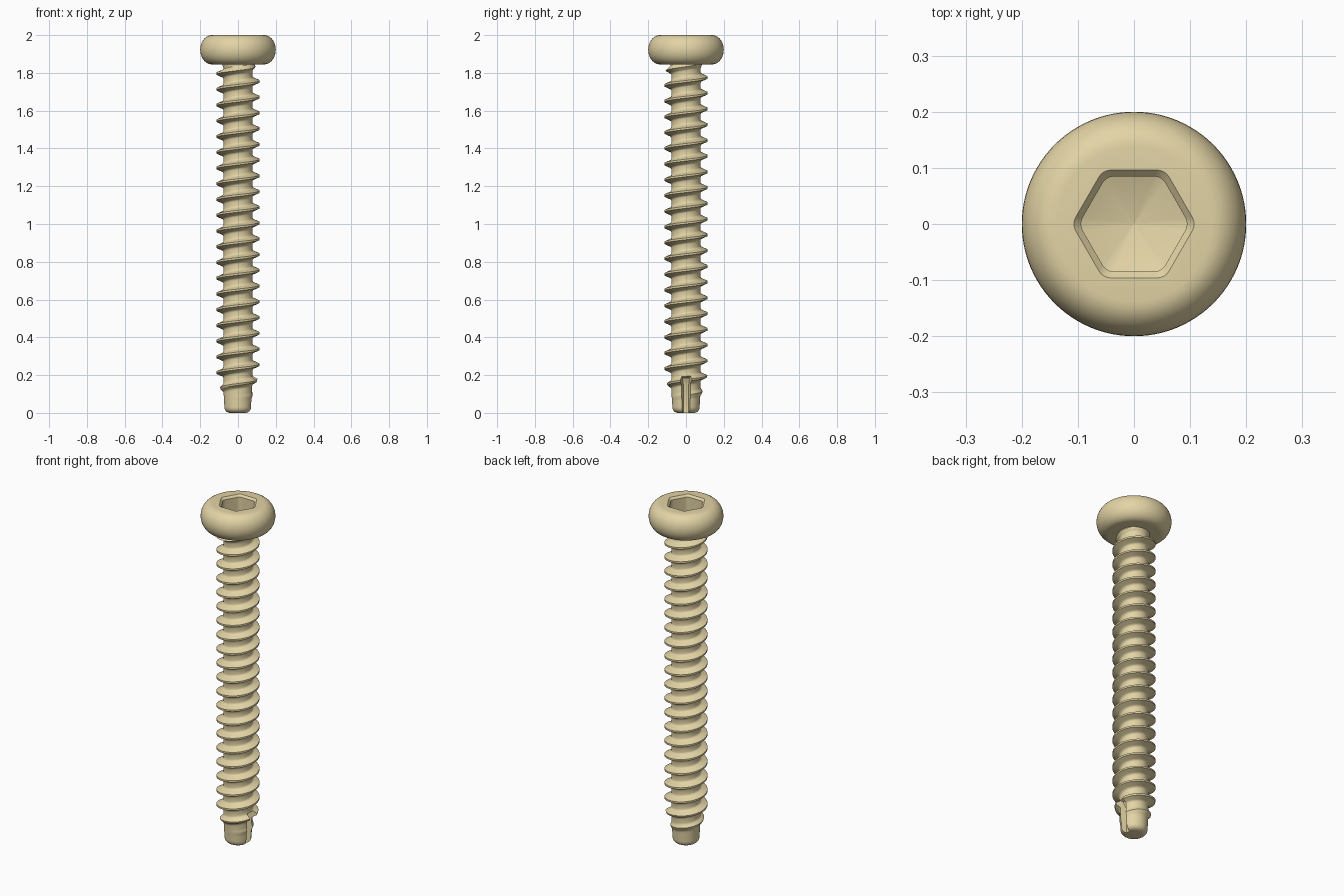
import bpy, bmesh, math

if "Cube" in bpy.data.objects:
    bpy.data.objects.remove(bpy.data.objects["Cube"])

PITCH, CREST_Z = 1 / 12, 1.755      # lead and height of a crest on the +x side
CORE, DEPTH = 0.077, 0.038
Z_LOW, Z_TOP, SEG = 0.03, 1.856, 64

mat = bpy.data.materials.new("tan_metal")
mat.diffuse_color = (0.77, 0.66, 0.38, 1)
mat.use_nodes = True
mat.node_tree.nodes["Principled BSDF"].inputs["Base Color"].default_value = mat.diffuse_color


def finish(name, bm):
    bmesh.ops.remove_doubles(bm, verts=bm.verts, dist=1e-5)
    bmesh.ops.recalc_face_normals(bm, faces=bm.faces)
    me = bpy.data.meshes.new(name)
    bm.to_mesh(me)
    bm.free()
    ob = bpy.data.objects.new(name, me)
    bpy.context.collection.objects.link(ob)
    me.materials.append(mat)
    return ob


def loft(bm, rings, cap_start=True, cap_end=True):
    vs = [[bm.verts.new(p) for p in r] for r in rings]
    n = len(vs[0])
    for a, b in zip(vs, vs[1:]):
        for i in range(n):
            j = (i + 1) % n
            bm.faces.new((a[i], a[j], b[j], b[i]))
    if cap_start:
        bm.faces.new(vs[0])
    if cap_end:
        bm.faces.new(vs[-1])


def circle(r, z, n=SEG):
    return [(r * math.cos(2 * math.pi * i / n), r * math.sin(2 * math.pi * i / n), z)
            for i in range(n)]


def cut(ob, cutter):
    cutter.hide_render = True
    mod = ob.modifiers.new("cut", 'BOOLEAN')
    mod.operation, mod.solver, mod.object = 'DIFFERENCE', 'EXACT', cutter
    bpy.ops.object.select_all(action='DESELECT')
    bpy.context.view_layer.objects.active = ob
    ob.select_set(True)
    bpy.ops.object.modifier_apply(modifier=mod.name)
    bpy.data.objects.remove(cutter)
    bpy.ops.object.select_all(action='DESELECT')
    ob.select_set(True)
    bpy.ops.object.shade_smooth_by_angle(angle=math.radians(32))


def clamp01(t):
    return max(0.0, min(1.0, t))


# Pan head: flat top and bottom joined by a rounded side
bm = bmesh.new()
loft(bm, [circle(0.138 + 0.062 * math.cos(a), 1.9225 + 0.0775 * math.sin(a), 96)
          for a in (math.radians(-90 + 10 * k) for k in range(19))])
head = finish("head", bm)


# Hex socket with rounded corners, chamfered rim and conical floor
def hexagon(apothem, z, rho=0.025):
    pts = []
    d = (apothem - rho) / math.cos(math.pi / 6)
    for k in range(6):
        c = k * math.pi / 3
        for s in range(-3, 4):
            a = c + s * math.radians(10) * 0.999
            pts.append((d * math.cos(c) + rho * math.cos(a),
                        d * math.sin(c) + rho * math.sin(a), z))
    return pts


bm = bmesh.new()
floor = hexagon(0.085, 1.905)
tip = [(x * 0.01, y * 0.01, 1.872) for x, y, z in floor]
loft(bm, [hexagon(0.096, 2.02), hexagon(0.096, 2.0), hexagon(0.085, 1.988), floor, tip])
cut(head, finish("socket_cutter", bm))

# Threaded shank: a helical strip of one-pitch profiles, clamped at both ends
half = [(0.005, 1), (0.016, 0.32), (0.0195, 0.14), (0.024, 0.04), (0.030, 0)]
profile = ([(-PITCH / 2, 0)] + [(-d, h) for d, h in reversed(half)]
           + half + [(PITCH / 2, 0)])


def thread_point(angle, turn, dz, h):
    z = CREST_Z + PITCH * (turn + angle / (2 * math.pi)) + dz
    z = max(Z_LOW, min(Z_TOP, z))
    fade = clamp01((z - 0.075) / 0.13) * clamp01((1.848 - z) / 0.045)
    core = CORE - 0.005 * clamp01((0.12 - z) / 0.09) + 0.007 * clamp01((z - 1.825) / 0.02)
    r = core + DEPTH * h * fade
    return (r * math.cos(angle), r * math.sin(angle), z)


bm = bmesh.new()
columns = []
for i in range(SEG * 26):
    turn, step = divmod(i, SEG)
    a = 2 * math.pi * step / SEG
    columns.append([bm.verts.new(thread_point(a, turn - 23, dz, h)) for dz, h in profile])
for a, b in zip(columns, columns[1:]):
    for j in range(len(profile) - 1):
        corners = (a[j], b[j], b[j + 1], a[j + 1])
        zs = [v.co.z for v in corners]
        # skip strips lying wholly past an end
        if max(zs) > Z_LOW + 1e-6 and min(zs) < Z_TOP - 1e-6:
            bm.faces.new(corners)
bmesh.ops.delete(bm, geom=[v for v in bm.verts if not v.link_faces], context='VERTS')
bmesh.ops.remove_doubles(bm, verts=bm.verts, dist=1e-5)

# Rounded blunt tip, and the hidden top cap
rim = CORE - 0.005
fillet = [math.radians(15 * k) for k in range(7)]
loft(bm, [circle(rim - Z_LOW + Z_LOW * math.cos(a), Z_LOW - Z_LOW * math.sin(a))
          for a in fillet], cap_start=False)
bm.faces.new([bm.verts.new(p) for p in circle(CORE + 0.007, Z_TOP)])
shank = finish("threaded_shank", bm)


# Cutting flute on the +x side of the tip, running out at its top
def flute(x, z):
    w = 0.014 + 0.28 * (x - 0.042)
    return [(x, -w, z), (0.16, -0.047, z), (0.16, 0.047, z), (x, w, z)]


bm = bmesh.new()
loft(bm, [flute(0.042, -0.05), flute(0.042, 0.15), flute(0.06, 0.185), flute(0.12, 0.212)])
cut(shank, finish("flute_cutter", bm))
